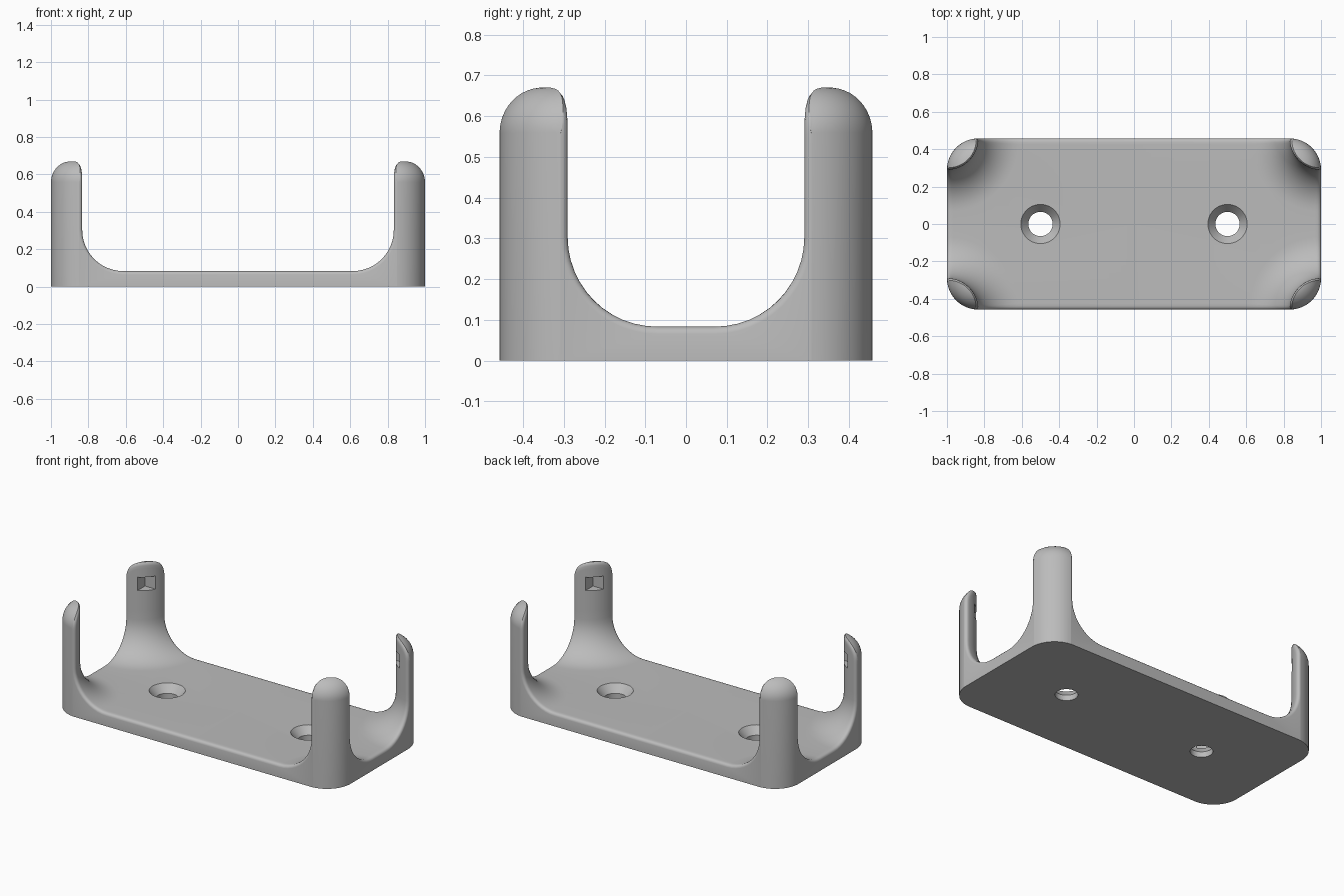
import bpy, bmesh
from math import sin, cos, pi, sqrt, hypot
from mathutils import Matrix, Vector

cube = bpy.data.objects.get("Cube")
if cube:
    bpy.data.objects.remove(cube, do_unlink=True)

# Main dimensions
HALF_X, HALF_Y = 1.0, 0.4575
FLOOR = 0.083         # plate thickness
TOP = 0.674           # post height
POST_R = 0.168        # post radius, also the plan corner radius
FILLET = 0.22         # sweep from post to floor
DOME = 0.115          # rounding of the outer top
EDGE = 0.018          # soft rim rounding
HALF_COLS, FILLET_ROWS, POST_ROWS, DOME_ROWS = 12, 12, 12, 8


def wall_distance(x, y):
    """Distance inward from the rounded rectangular outline."""
    ax, ay = HALF_X - POST_R, HALF_Y - POST_R
    if x > ax and y > ay:
        return max(0, POST_R - hypot(x - ax, y - ay))
    return max(0, min(HALF_X - x, HALF_Y - y))


def dome_height(x, y):
    d = min(wall_distance(x, y), DOME)
    return TOP - DOME + sqrt(DOME ** 2 - (DOME - d) ** 2)


def shell_distance(x, y, z):
    d, up = wall_distance(x, y), z - (TOP - DOME)
    if up > 0 and d < DOME:
        return max(0, DOME - hypot(DOME - d, up))
    return d


def round_over(d):
    """How far the surface sinks at distance d from a rounded rim."""
    d = min(d, EDGE)
    return EDGE - sqrt(EDGE ** 2 - (EDGE - d) ** 2)


def plan(r, phi):
    return HALF_X + r * cos(phi), HALF_Y + r * sin(phi)


bm = bmesh.new()


def vert(x, y, z):
    return bm.verts.new((x, y, z))


def face(*vs):
    bm.faces.new(vs)


def strip(a, b):
    for i in range(len(a) - 1):
        face(a[i], a[i + 1], b[i + 1], b[i])


# One quarter: columns swept around the plan corner
count = 2 * HALF_COLS
columns, domes, bases, targets = [], [], [], []
for i in range(count + 1):
    near = min(i, count - i) / HALF_COLS
    eps = pi / 4 * near ** 2
    phi = pi + (eps if i <= HALF_COLS else pi / 2 - eps)
    k = -cos(phi) - sin(phi)
    r_edge = POST_R - EDGE
    r_out = min(r_edge, POST_R * (k - sqrt(max(0, k * k - 1))))
    col = []
    # fillet, from floor up to the post
    for j in range(FILLET_ROWS + 1):
        a = pi / 2 * (1 - j / FILLET_ROWS)
        r = POST_R + FILLET - FILLET * cos(a)
        f = FILLET + round_over(wall_distance(*plan(r, phi)))
        x, y = plan(POST_R + FILLET - f * cos(a), phi)
        col.append(vert(x, y, FLOOR + FILLET - f * sin(a)))
    # inner post face
    px, py = plan(POST_R, phi)
    low, high = FLOOR + FILLET, dome_height(px, py)
    for j in range(1, POST_ROWS):
        z = low + (high - low) * (1 - (1 - j / POST_ROWS) ** 2)
        x, y = plan(POST_R - round_over(shell_distance(px, py, z)), phi)
        col.append(vert(x, y, z))
    # domed top, from inner edge to outer wall
    dome = []
    for j in range(DOME_ROWS + 1):
        u = 1 - cos(pi / 2 * (1 - j / DOME_ROWS))
        x, y = plan(r_out + (r_edge - r_out) * u, phi)
        dome.append(vert(x, y, dome_height(x, y)))
    col.append(dome[0])
    columns.append(col)
    domes.append(dome)
    bases.append(vert(*plan(r_out, phi), 0))
    # floor running out to the centre lines
    x, y, z = col[0].co
    targets.append(vert(0, y, z) if i <= HALF_COLS else vert(x, 0, z))

for i in range(count):
    strip(columns[i], columns[i + 1])
    strip(domes[i], domes[i + 1])
    wall = [domes[i][-1], bases[i], bases[i + 1], domes[i + 1][-1]]
    if i == 0:
        wall[1:1] = columns[0][-2:FILLET_ROWS - 1:-1]
    if i == count - 1:
        wall[3:3] = columns[-1][FILLET_ROWS:-1]
    face(*wall)

# Floor
mid = columns[HALF_COLS][0]
mid_y = vert(mid.co.x, 0, mid.co.z)
centre = vert(0, 0, FLOOR)
arc = [c[0] for c in columns]
strip(arc[:HALF_COLS + 1], targets[:HALF_COLS + 1])
strip(arc[HALF_COLS:], [mid_y] + targets[HALF_COLS + 1:])
face(mid, targets[HALF_COLS], centre, mid_y)

# Side walls and underside
end_y, end_x = vert(0, HALF_Y, 0), vert(HALF_X, 0, 0)
for col, target, end, base in ((columns[0], targets[0], end_y, bases[0]),
                               (columns[-1], targets[-1], end_x, bases[-1])):
    face(*col[FILLET_ROWS::-1], target, end, base)
face(vert(0, 0, 0), end_y, *bases, end_x)

# Mirror to all four corners and clean up
for axis in "XY":
    bmesh.ops.mirror(bm, geom=bm.verts[:] + bm.edges[:] + bm.faces[:],
                     matrix=Matrix(), merge_dist=0.00001, axis=axis)
bmesh.ops.remove_doubles(bm, verts=bm.verts[:], dist=0.00002)
bmesh.ops.dissolve_degenerate(bm, edges=bm.edges[:], dist=0.00002)
bmesh.ops.recalc_face_normals(bm, faces=bm.faces[:])

grey = bpy.data.materials.new("plain grey")
grey.use_nodes = True
grey.diffuse_color = (0.5, 0.5, 0.5, 1)
grey.node_tree.nodes["Principled BSDF"].inputs["Base Color"].default_value = (0.5, 0.5, 0.5, 1)


def make_object(name, mesh_bm):
    mesh = bpy.data.meshes.new(name)
    mesh_bm.to_mesh(mesh)
    mesh_bm.free()
    mesh.materials.append(grey)
    obj = bpy.data.objects.new(name, mesh)
    bpy.context.collection.objects.link(obj)
    return obj


holder = make_object("corner_post_holder", bm)

# Cutter: countersunk screw holes and square post sockets
cut = bmesh.new()
for sx in (-1, 1):
    rings = []
    for r, z in ((0.065, -0.05), (0.065, 0.035), (0.105, FLOOR), (0.105, 0.15)):
        rings.append([cut.verts.new((sx * 0.5 + r * cos(a * pi / 24), r * sin(a * pi / 24), z))
                      for a in range(48)])
    for lo, hi in zip(rings, rings[1:]):
        for i in range(48):
            j = (i + 1) % 48
            cut.faces.new((lo[i], lo[j], hi[j], hi[i]))
    cut.faces.new(rings[0][::-1])
    cut.faces.new(rings[-1])
    for sy in (-1, 1):
        at = Vector((sx * (HALF_X - 0.175), sy * (HALF_Y - 0.175), 0.533))
        bmesh.ops.create_cube(cut, size=1, matrix=Matrix.Translation(at)
                              @ Matrix.Diagonal((0.2, 0.2, 0.085, 1)))
bmesh.ops.recalc_face_normals(cut, faces=cut.faces[:])
cutter = make_object("hole_cutter", cut)
cutter.hide_render = True

mod = holder.modifiers.new("holes", "BOOLEAN")
mod.operation = "DIFFERENCE"
mod.solver = "EXACT"
mod.object = cutter
bpy.ops.object.select_all(action="DESELECT")
holder.select_set(True)
bpy.context.view_layer.objects.active = holder
bpy.ops.object.modifier_apply(modifier=mod.name)
bpy.data.objects.remove(cutter, do_unlink=True)
bpy.ops.object.shade_smooth_by_angle(angle=0.6)
